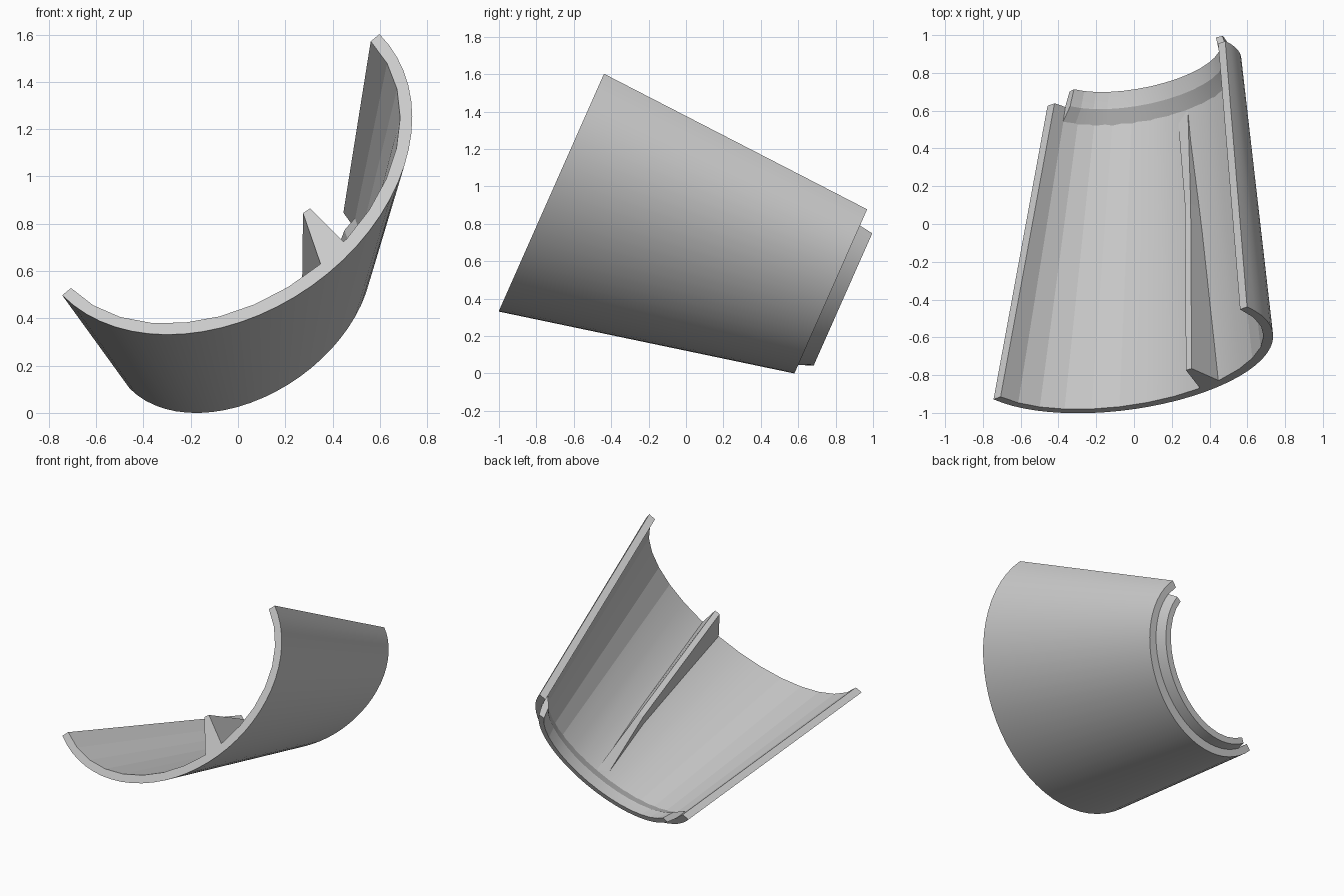
import bpy, bmesh
from math import radians, sin, cos, pi
from mathutils import Matrix, Vector

cube = bpy.data.objects.get("Cube")
if cube:
    bpy.data.objects.remove(cube, do_unlink=True)

grey = bpy.data.materials.new("light grey")
grey.use_nodes = True
colour = (0.6, 0.6, 0.6, 1)
grey.diffuse_color = colour
grey.node_tree.nodes["Principled BSDF"].inputs["Base Color"].default_value = colour

# Everything is drawn with its length along local y, then tipped nose-down
TILT = Matrix.Rotation(radians(-23.9), 4, 'X')
CHORD = Vector((cos(radians(42)), sin(radians(42))))   # from rim to rim
DEPTH = Vector((CHORD.y, -CHORD.x))                    # toward the bowl's bottom
FRONT, BACK = -1.05, 0.53                              # ends of the shell
STEPS = 16                                             # facets inside the bowl


def half_ellipse(a, wide, deep, n, trim=0):
    """Points of a half ellipse at length a, shortened by trim at both rims."""
    centre = Vector((-0.0725, 0.683)).lerp(Vector((0.0125, 0.771)), (a - FRONT) / (BACK - FRONT))
    angles = [trim + (pi - 2 * trim) * i / n for i in range(n + 1)]
    return [centre - CHORD * wide * cos(f) + DEPTH * deep * sin(f) for f in angles]


def finish(name, bm, smooth):
    bmesh.ops.recalc_face_normals(bm, faces=bm.faces)
    bm.transform(TILT)
    mesh = bpy.data.meshes.new(name)
    bm.to_mesh(mesh)
    bm.free()
    mesh.materials.append(grey)
    obj = bpy.data.objects.new(name, mesh)
    bpy.context.collection.objects.link(obj)
    if smooth:
        bpy.ops.object.select_all(action='DESELECT')
        obj.select_set(True)
        bpy.context.view_layer.objects.active = obj
        bpy.ops.object.shade_smooth_by_angle(angle=radians(9))


def add_ring(bm, a, points):
    return [bm.verts.new((p[0], a, p[1])) for p in points]


def skin(bm, rings):
    """Join closed rings of equal size with quads."""
    for r, s in zip(rings, rings[1:]):
        for i in range(len(r)):
            j = (i + 1) % len(r)
            bm.faces.new((r[i], r[j], s[j], s[i]))


def bowl(name, sections, trim=0):
    """Half pipe from (length, outer width, depth, inner width, depth)."""
    bm = bmesh.new()
    rings = []
    for a, ow, od, iw, idp in sections:
        outer = half_ellipse(a, ow, od, 2 * STEPS, trim)
        inner = half_ellipse(a, iw, idp, STEPS, trim)
        rings.append(add_ring(bm, a, outer + inner[::-1]))
    skin(bm, rings)
    # end rims: one face per inner facet
    for r in (rings[0], rings[-1]):
        for i in range(STEPS):
            o = 2 * i
            bm.faces.new((r[o], r[o + 1], r[o + 2], r[-2 - i], r[-1 - i]))
    finish(name, bm, True)


# Tapered half shell
bowl("shell", [(FRONT, 0.903, 0.677, 0.853, 0.623),
               (BACK, 0.633, 0.443, 0.583, 0.39)])

# Stepped lip at the narrow end, shorter than the shell at both rims
bowl("back_lip", [(0.45, 0.62, 0.425, 0.598, 0.403),
                  (0.52, 0.60, 0.405, 0.54, 0.347),
                  (0.53, 0.585, 0.39, 0.538, 0.345),
                  (0.607, 0.555, 0.365, 0.515, 0.325)], radians(11))

# Inner rib fading into the wall toward the back
bm = bmesh.new()
rib = [(FRONT, [(0.275, 0.459), (0.305, 0.481), (0.47, 0.30), (0.36, 0.19)]),
       (-0.09, [(0.27, 0.445), (0.30, 0.467), (0.37, 0.40), (0.30, 0.335)]),
       (0.457, [(0.23, 0.42), (0.285, 0.475), (0.30, 0.45), (0.25, 0.39)])]
rings = [add_ring(bm, a, points) for a, points in rib]
skin(bm, rings)
for ring in (rings[0], rings[-1]):
    bm.faces.new(ring)
finish("inner_rib", bm, False)
